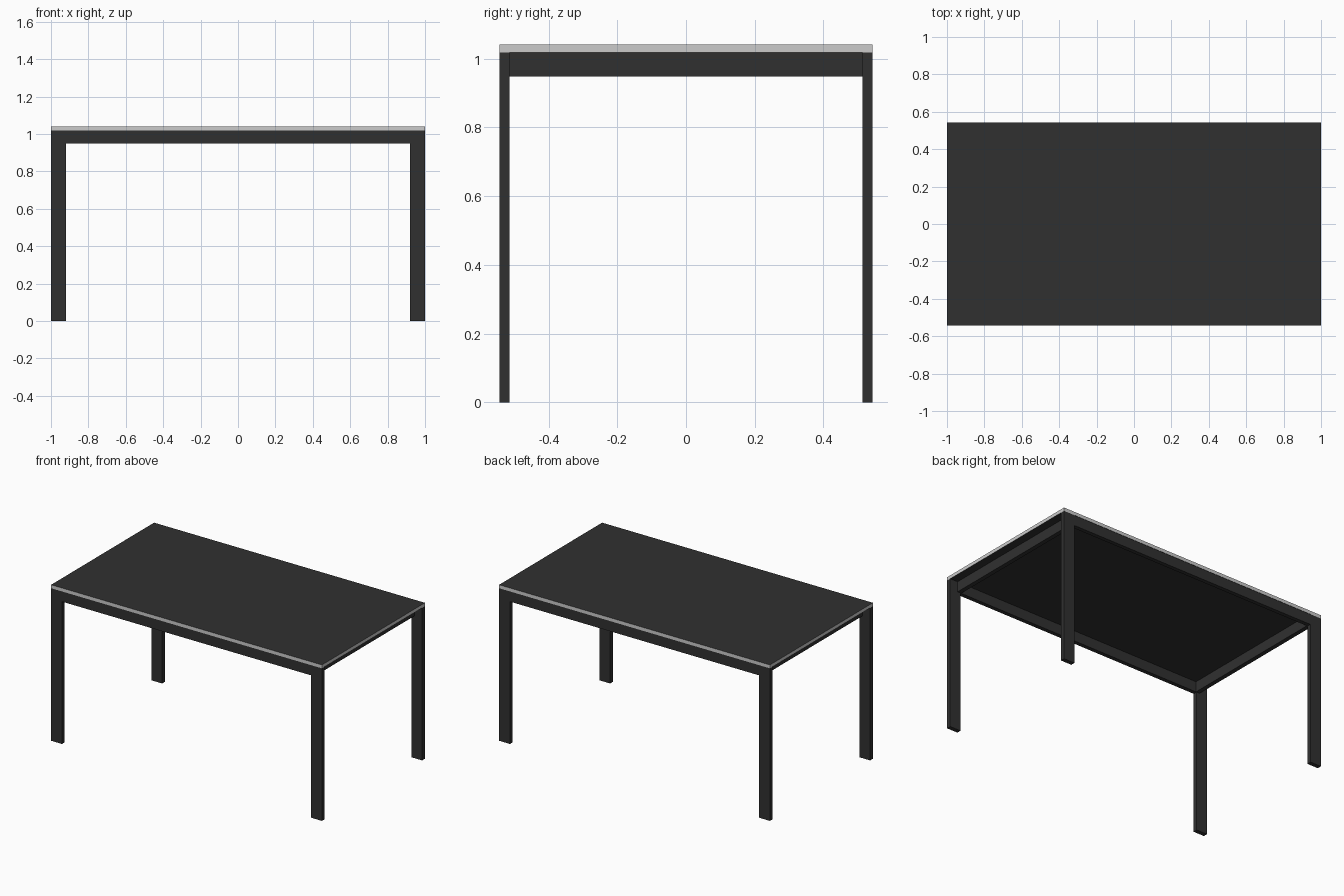
import bpy

if "Cube" in bpy.data.objects:
    bpy.data.objects.remove(bpy.data.objects["Cube"])

HX, HY = 1.0, 0.543          # half sizes of the table
Z_FRAME, Z_TOP = 1.018, 1.041
LEG_X, THICK = 0.08, 0.029
Z_APRON = 0.949


def material(name, rgb):
    m = bpy.data.materials.new(name)
    m.diffuse_color = (*rgb, 1.0)
    m.use_nodes = True
    m.node_tree.nodes["Principled BSDF"].inputs["Base Color"].default_value = m.diffuse_color
    return m


dark = material("dark_finish", (0.03, 0.03, 0.03))
pale = material("pale_edge", (0.58, 0.6, 0.58))


def box(name, lo, hi, mat=dark):
    bpy.ops.mesh.primitive_cube_add(size=1)
    ob = bpy.context.object
    ob.name = name
    for v in ob.data.vertices:
        v.co = [(a + b) / 2 + c * (b - a) for a, b, c in zip(lo, hi, v.co)]
    ob.data.materials.append(mat)
    return ob


def span(sign, a, b):
    return sorted((sign * a, sign * b))


# Table top: dark faces above and below, pale edge around
top = box("table_top", (-HX, -HY, Z_FRAME), (HX, HY, Z_TOP))
top.data.materials.append(pale)
for f in top.data.polygons:
    f.material_index = 0 if abs(f.normal.z) > 0.5 else 1

sides = (("front", -1), ("back", 1))
ends = (("left", -1), ("right", 1))

# Flat legs at the corners
for yn, sy in sides:
    y0, y1 = span(sy, HY - THICK, HY)
    for xn, sx in ends:
        x0, x1 = span(sx, HX - LEG_X, HX)
        box(f"{yn}_{xn}_leg", (x0, y0, 0), (x1, y1, Z_FRAME))

# Long aprons between the legs
for yn, sy in sides:
    y0, y1 = span(sy, HY - THICK, HY - 0.002)
    x = HX - LEG_X
    box(f"{yn}_apron", (-x, y0, Z_APRON), (x, y1, Z_FRAME))

# Short aprons, set in from the ends
for xn, sx in ends:
    x0, x1 = span(sx, 0.914, 0.943)
    y = HY - THICK
    box(f"{xn}_apron", (x0, -y, Z_APRON), (x1, y, Z_FRAME))
